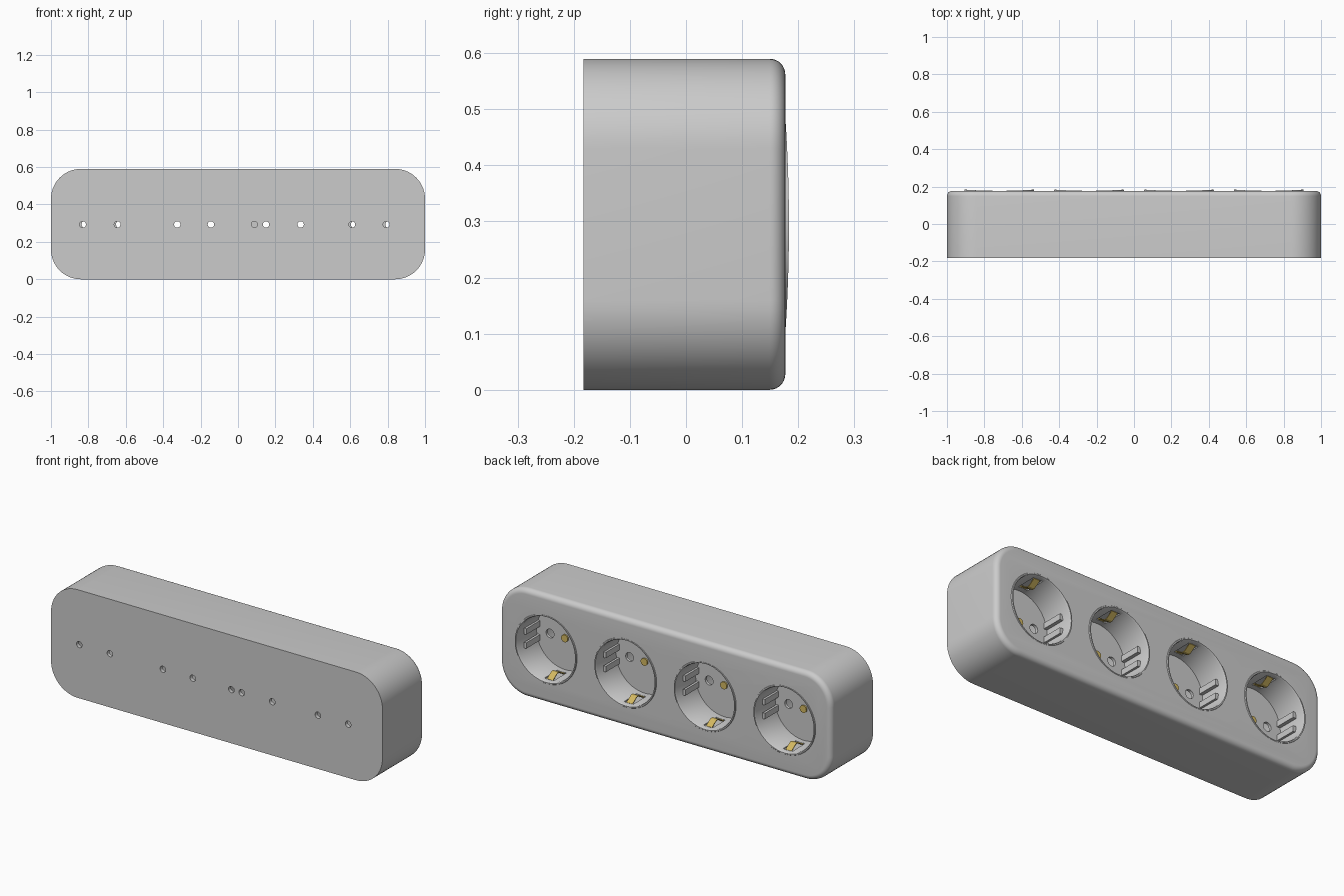
import bpy, bmesh, math
from mathutils import Matrix, Vector

if "Cube" in bpy.data.objects:
    bpy.data.objects.remove(bpy.data.objects["Cube"])

H = 0.59
CZ = 0.293
FACE = 0.177           # y of the socket face
BACK = -0.183          # y of the flat mounting side
FLOOR = 0.012          # y of the socket floors
CENTRES = [-0.72, -0.24, 0.24, 0.72]


def finish(name, bm, colour=None):
    bmesh.ops.recalc_face_normals(bm, faces=bm.faces[:])
    me = bpy.data.meshes.new(name)
    bm.to_mesh(me)
    bm.free()
    ob = bpy.data.objects.new(name, me)
    bpy.context.collection.objects.link(ob)
    if colour:
        me.materials.append(colour)
    return ob


def smooth(ob, angle=35):
    bpy.ops.object.select_all(action='DESELECT')
    ob.select_set(True)
    bpy.context.view_layer.objects.active = ob
    bpy.ops.object.shade_smooth_by_angle(angle=math.radians(angle))


def add_box(bm, lo, hi):
    lo, hi = Vector(lo), Vector(hi)
    m = Matrix.Translation((lo + hi) / 2) @ Matrix.Diagonal((*(hi - lo), 1))
    bmesh.ops.create_cube(bm, size=1, matrix=m)


def add_rod(bm, x, z, r, y0, y1, seg=24):
    m = Matrix.Translation((x, (y0 + y1) / 2, z)) @ Matrix.Rotation(math.pi / 2, 4, 'X')
    bmesh.ops.create_cone(bm, cap_ends=True, segments=seg, radius1=r, radius2=r,
                          depth=abs(y1 - y0), matrix=m)


def cut(ob, bm):
    cutter = finish("cutter", bm)
    cutter.hide_render = True
    mod = ob.modifiers.new("cut", 'BOOLEAN')
    mod.operation = 'DIFFERENCE'
    mod.solver = 'EXACT'
    mod.object = cutter
    bpy.context.view_layer.objects.active = ob
    bpy.ops.object.modifier_apply(modifier=mod.name)
    bpy.data.objects.remove(cutter)


def outline(inset, y, r=0.16, n=14):
    pts = []
    for k, (sx, sz) in enumerate([(1, 1), (-1, 1), (-1, -1), (1, -1)]):
        for i in range(n + 1):
            a = math.pi / 2 * (k + i / n)
            pts.append((sx * (1 - r) + (r - inset) * math.cos(a), y,
                        H / 2 + sz * (H / 2 - r) + (r - inset) * math.sin(a)))
    return pts


# Housing: rounded block with a soft edge on the socket side
bm = bmesh.new()
f = 0.028
steps = [(0, BACK)] + [(f * (1 - math.cos(a)), FACE - f + f * math.sin(a))
                       for a in [math.pi / 2 * i / 8 for i in range(9)]]
loops = [[bm.verts.new(p) for p in outline(i, y)] for i, y in steps]
for a, b in zip(loops, loops[1:]):
    for i in range(len(a)):
        j = (i + 1) % len(a)
        bm.faces.new((a[i], a[j], b[j], b[i]))
bm.faces.new(loops[0])
bm.faces.new(loops[-1])
housing = finish("housing", bm)

# Socket wells and mounting holes
bm = bmesh.new()
for cx in CENTRES:
    add_rod(bm, cx, CZ, 0.182, BACK + 0.02, 0.3, 96)
cut(housing, bm)
bm = bmesh.new()
for x in (-0.83, -0.645, -0.325, -0.145, 0.088, 0.15, 0.335, 0.61, 0.793):
    add_rod(bm, x, CZ, 0.017, BACK - 0.05, BACK + 0.05)
cut(housing, bm)
smooth(housing)

brass = bpy.data.materials.new("brass")
brass.diffuse_color = (0.65, 0.48, 0.12, 1)
brass.use_nodes = True
brass.node_tree.nodes["Principled BSDF"].inputs["Base Color"].default_value = brass.diffuse_color

# Cup cross-section: radius, y, share of the wavy rim lift
PROFILE = [(0.187, FACE - 0.001, 0), (0.185, FACE + 0.0005, 1), (0.179, FACE + 0.0005, 1),
           (0.175, FACE - 0.006, 0.5), (0.173, FLOOR, 0), (0.172, FLOOR - 0.015, 0),
           (0.181, FLOOR - 0.015, 0), (0.181, FACE - 0.001, 0)]
SEG = 96

for n, cx in enumerate(CENTRES, 1):
    # Socket cup with a rim that rises at both sides
    bm = bmesh.new()
    rings = []
    for r, y, lift in PROFILE:
        ring = []
        for i in range(SEG):
            a = 2 * math.pi * i / SEG
            ring.append(bm.verts.new((cx + r * math.cos(a),
                                      y + lift * 0.006 * math.cos(a) ** 2,
                                      CZ + r * math.sin(a))))
        rings.append(ring)
    for k, a in enumerate(rings):
        if k == 4:
            continue
        b = rings[(k + 1) % len(rings)]
        for i in range(SEG):
            j = (i + 1) % SEG
            bm.faces.new((a[i], a[j], b[j], b[i]))
    bm.faces.new(rings[4])
    bm.faces.new(rings[5])
    cup = finish(f"socket_cup_{n}", bm)

    # Pin holes and earth-contact slots
    bm = bmesh.new()
    for s in (-1, 1):
        add_rod(bm, cx + s * 0.092, CZ, 0.024, FLOOR - 0.05, FLOOR + 0.05)
        z0, z1 = sorted((CZ + s * 0.155, CZ + s * 0.2))
        add_box(bm, (cx - 0.028, FLOOR + 0.03, z0), (cx + 0.028, 0.15, z1))
    cut(cup, bm)
    smooth(cup)

    # Guide ribs on the side walls
    bm = bmesh.new()
    for s in (-1, 1):
        for t in (-1, 1):
            x0, x1 = sorted((cx + s * 0.153, cx + s * 0.172))
            z0, z1 = sorted((CZ + t * 0.022, CZ + t * 0.054))
            add_box(bm, (x0, FLOOR - 0.003, z0), (x1 - (0.006 if s > 0 else 0), 0.13, z1))
    finish(f"guide_ribs_{n}", bm)

    # Bent brass earth contacts, top and bottom
    bm = bmesh.new()
    path = [(0.176, 0.015), (0.174, 0.05), (0.150, 0.09), (0.150, 0.105), (0.176, 0.145)]
    for s in (-1, 1):
        rows = []
        for d, y in path:
            rows.append([bm.verts.new((cx + x, y, CZ + s * (d + e)))
                         for x, e in ((-0.018, 0), (0.018, 0), (0.018, 0.005), (-0.018, 0.005))])
        for a, b in zip(rows, rows[1:]):
            for i in range(4):
                j = (i + 1) % 4
                bm.faces.new((a[i], a[j], b[j], b[i]))
        bm.faces.new(rows[0])
        bm.faces.new(rows[-1])
    finish(f"earth_contacts_{n}", bm, brass)

    # Centre screw
    bm = bmesh.new()
    add_rod(bm, cx, CZ, 0.02, FLOOR - 0.005, FLOOR + 0.008)
    screw = finish(f"centre_screw_{n}", bm, brass)
    smooth(screw)
